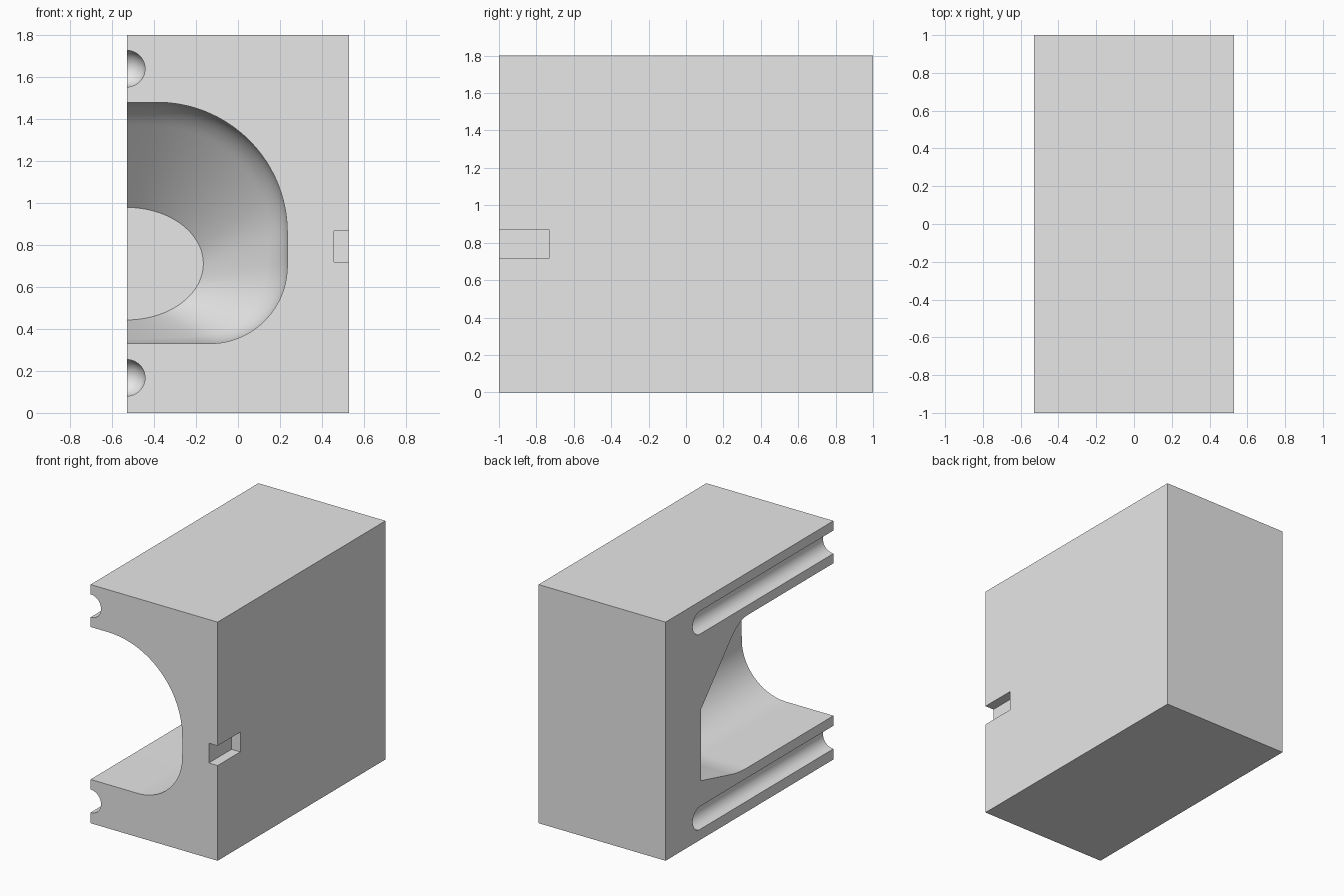
import bpy, bmesh, math

cube = bpy.data.objects.get("Cube")
if cube:
    bpy.data.objects.remove(cube, do_unlink=True)

PART_X = -0.53          # parting plane of the half mould
N = 56                  # points along half of the cavity outline

grey = bpy.data.materials.new("plain grey")
grey.use_nodes = True
grey.diffuse_color = (0.8, 0.8, 0.8, 1)
grey.node_tree.nodes["Principled BSDF"].inputs["Base Color"].default_value = (0.8, 0.8, 0.8, 1)


def make_object(name, bm):
    bmesh.ops.recalc_face_normals(bm, faces=bm.faces)
    mesh = bpy.data.meshes.new(name)
    bm.to_mesh(mesh)
    bm.free()
    mesh.materials.append(grey)
    obj = bpy.data.objects.new(name, mesh)
    bpy.context.collection.objects.link(obj)
    return obj


def box(name, low, high):
    bm = bmesh.new()
    bmesh.ops.create_cube(bm, size=1)
    for v in bm.verts:
        for i in range(3):
            v.co[i] = low[i] + (v.co[i] + 0.5) * (high[i] - low[i])
    return make_object(name, bm)


def loft(name, rings):
    bm = bmesh.new()
    loops = [[bm.verts.new(p) for p in ring] for ring in rings]
    for a, b in zip(loops, loops[1:]):
        for i in range(len(a)):
            j = (i + 1) % len(a)
            bm.faces.new((a[i], a[j], b[j], b[i]))
    bm.faces.new(loops[0])
    bm.faces.new(loops[-1])
    return make_object(name, bm)


def arc(cx, cz, rx, rz, start, end, steps=64):
    angles = [math.radians(start + (end - start) * i / steps) for i in range(steps + 1)]
    return [(cx + rx * math.cos(t), cz + rz * math.sin(t)) for t in angles]


def resample(points, count):
    # Even spacing along the outline
    dist = [0]
    for p, q in zip(points, points[1:]):
        dist.append(dist[-1] + math.dist(p, q))
    result, k = [], 0
    for i in range(count + 1):
        d = dist[-1] * i / count
        while k < len(points) - 2 and dist[k + 1] < d:
            k += 1
        t = (d - dist[k]) / (dist[k + 1] - dist[k])
        p, q = points[k], points[k + 1]
        result.append((p[0] + (q[0] - p[0]) * t, p[1] + (q[1] - p[1]) * t))
    return result


# Cavity: rounded opening that narrows to a flat oval end
mouth = resample([(PART_X, 1.48)] + arc(-0.385, 0.86, 0.62, 0.62, 90, 0)
                 + arc(-0.135, 0.70, 0.37, 0.37, 0, -90) + [(PART_X, 0.33)], N)
oval = resample(arc(PART_X, 0.711, 0.365, 0.268, 90, -90), N)

END_Y, BEND_Y, BEND = 0.58, 0.128, 0.1


def narrowing(y):
    slope = 1 / (END_Y - BEND_Y)
    if y <= BEND_Y - BEND:
        return 0
    if y < BEND_Y + BEND:
        return slope * (y - BEND_Y + BEND) ** 2 / (4 * BEND)
    return slope * (y - BEND_Y)


def cavity_ring(y):
    f = narrowing(y)
    half = [(a[0] + (b[0] - a[0]) * f, a[1] + (b[1] - a[1]) * f) for a, b in zip(mouth, oval)]
    other = [(2 * PART_X - x, z) for x, z in reversed(half[1:-1])]
    return [(x, y, z) for x, z in half + other]


bend_steps = [BEND_Y - BEND + 2 * BEND * i / 10 for i in range(11)]
cutters = [loft("cavity_cutter", [cavity_ring(y) for y in [-1.1] + bend_steps + [END_Y]])]

# Pin grooves: round channels with ball ends
R, BALL_Y = 0.087, 0.59
for name, z in (("upper", 1.64), ("lower", 0.167)):
    sections = [(-1.1, R)] + [(BALL_Y + R * math.sin(t), R * math.cos(t))
                              for t in (math.radians(87 * i / 12) for i in range(13))]
    cutters.append(loft(name + "_groove_cutter",
                        [[(x, y, h) for x, h in arc(PART_X, z, r, r, 0, 360, 48)[:-1]]
                         for y, r in sections]))

# Pry notch in the front outer edge
cutters.append(box("notch_cutter", (0.457, -1.1, 0.718), (0.6, -0.73, 0.867)))

# Mould block with everything cut away
block = box("mould_block", (PART_X, -1, 0), (-PART_X, 1, 1.8))
bpy.ops.object.select_all(action="DESELECT")
bpy.context.view_layer.objects.active = block
block.select_set(True)
for cutter in cutters:
    cutter.hide_render = True
    mod = block.modifiers.new("cut", "BOOLEAN")
    mod.operation = "DIFFERENCE"
    mod.solver = "EXACT"
    mod.object = cutter
    bpy.ops.object.modifier_apply(modifier=mod.name)
    bpy.data.objects.remove(cutter, do_unlink=True)
bpy.ops.object.shade_smooth_by_angle(angle=math.radians(25))
